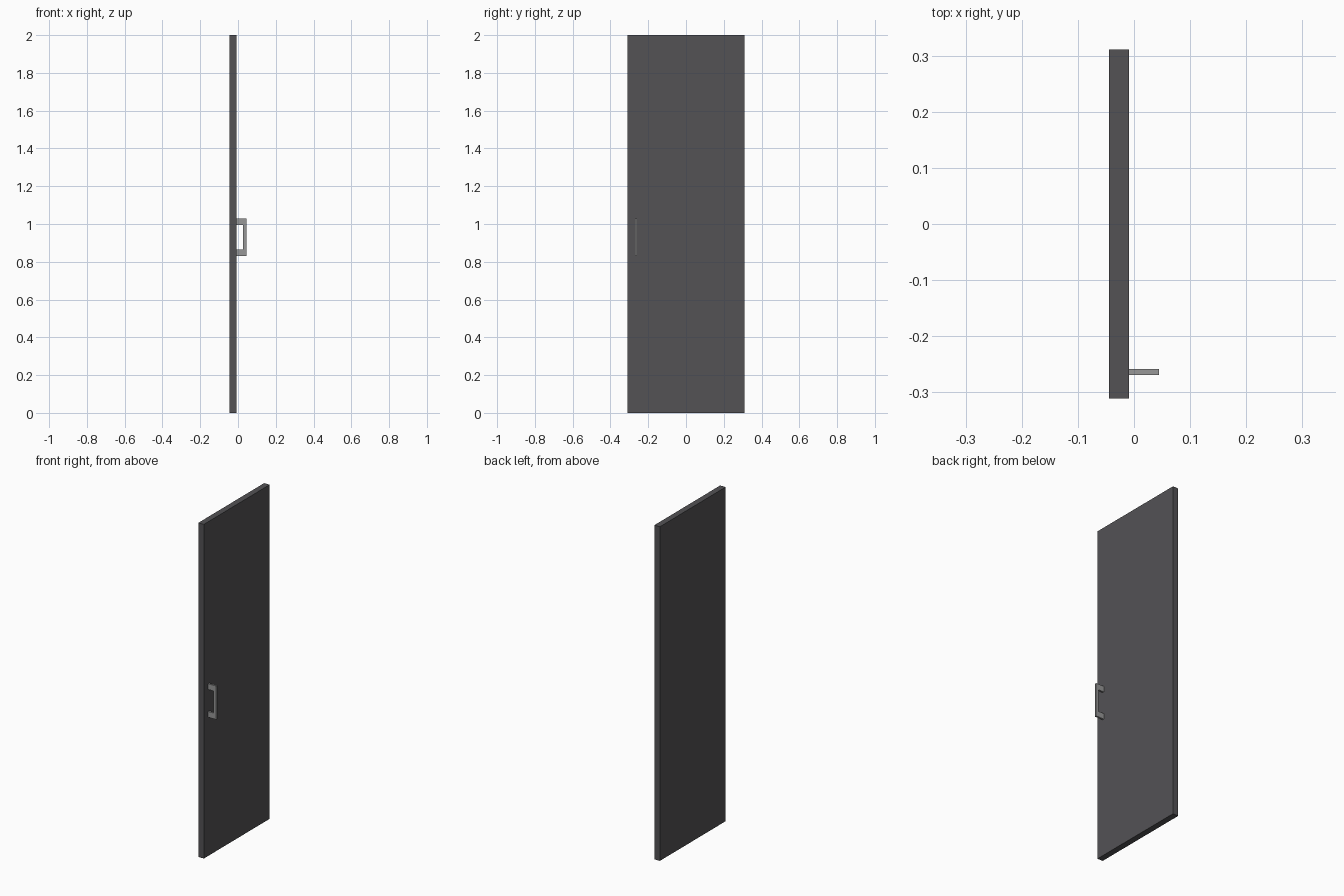
import bpy, bmesh

if "Cube" in bpy.data.objects:
    bpy.data.objects.remove(bpy.data.objects["Cube"])


def material(name, rgb):
    m = bpy.data.materials.new(name)
    m.diffuse_color = (*rgb, 1.0)
    m.use_nodes = True
    m.node_tree.nodes["Principled BSDF"].inputs["Base Color"].default_value = m.diffuse_color
    return m


def extrude_profile(name, profile, y0, y1, mat):
    """Extrude a closed (x, z) outline along y."""
    bm = bmesh.new()
    face = bm.faces.new([bm.verts.new((x, y0, z)) for x, z in profile])
    moved = bmesh.ops.extrude_face_region(bm, geom=[face])["geom"]
    verts = [v for v in moved if isinstance(v, bmesh.types.BMVert)]
    bmesh.ops.translate(bm, verts=verts, vec=(0, y1 - y0, 0))
    bmesh.ops.recalc_face_normals(bm, faces=bm.faces)
    mesh = bpy.data.meshes.new(name)
    bm.to_mesh(mesh)
    bm.free()
    mesh.materials.append(mat)
    obj = bpy.data.objects.new(name, mesh)
    bpy.context.collection.objects.link(obj)
    return obj


dark_grey = material("dark_grey", (0.087, 0.085, 0.091))
metal_grey = material("metal_grey", (0.31, 0.31, 0.31))

# Door panel
back, front = -0.0445, -0.0085
extrude_profile("door_panel", [(back, 0), (front, 0), (front, 2), (back, 2)],
                -0.311, 0.311, dark_grey)

# Square pull handle: U outline with two legs and a grip bar
z0, z1, leg = 0.83, 1.03, 0.034
outer, inner = 0.0445, 0.027
extrude_profile("pull_handle", [
    (front, z0), (outer, z0), (outer, z1), (front, z1),
    (front, z1 - leg), (inner, z1 - leg), (inner, z0 + leg), (front, z0 + leg),
], -0.2695, -0.2585, metal_grey)
